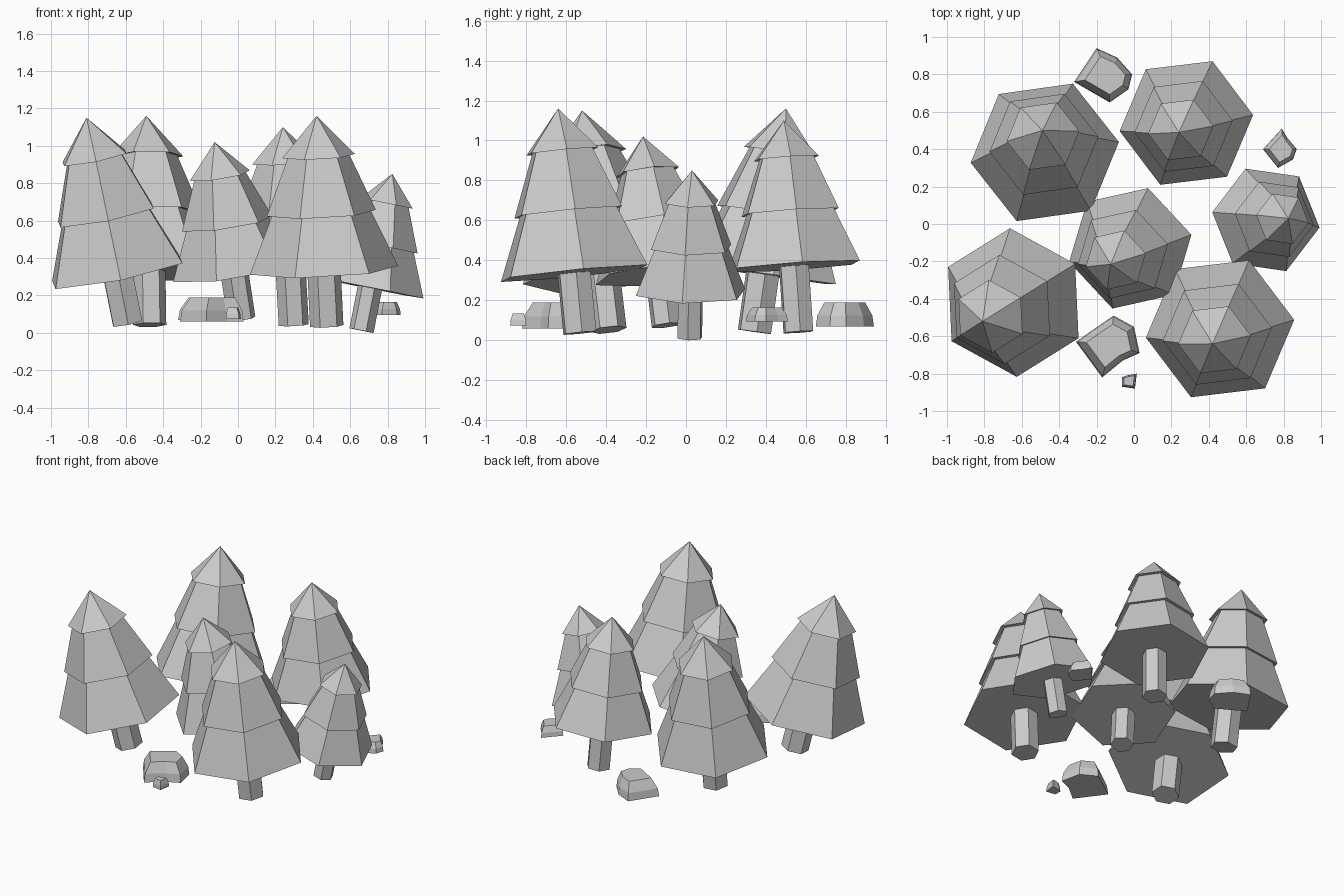
import bpy, bmesh, math
from mathutils import Matrix, Vector

cube = bpy.data.objects.get("Cube")
if cube:
    bpy.data.objects.remove(cube, do_unlink=True)

grey = bpy.data.materials.new("plain_grey")
grey.use_nodes = True
COLOUR = (0.6, 0.6, 0.6, 1)
grey.diffuse_color = COLOUR
grey.node_tree.nodes["Principled BSDF"].inputs["Base Color"].default_value = COLOUR


def loft(name, rings, matrix=Matrix.Identity(4), tip=None):
    """Skin a stack of equal rings into a closed flat-shaded solid."""
    bm = bmesh.new()
    loops = [[bm.verts.new(p) for p in ring] for ring in rings]
    n = len(loops[0])
    for low, high in zip(loops, loops[1:]):
        for i in range(n):
            j = (i + 1) % n
            bm.faces.new((low[i], low[j], high[j], high[i]))
    bm.faces.new(loops[0][::-1])
    if tip is None:
        bm.faces.new(loops[-1])
    else:
        point = bm.verts.new(tip)
        for i in range(n):
            bm.faces.new((loops[-1][i], loops[-1][(i + 1) % n], point))
    bmesh.ops.recalc_face_normals(bm, faces=bm.faces)
    mesh = bpy.data.meshes.new(name)
    bm.to_mesh(mesh)
    bm.free()
    mesh.materials.append(grey)
    obj = bpy.data.objects.new(name, mesh)
    obj.matrix_world = matrix
    bpy.context.collection.objects.link(obj)
    return obj


def hexagon(radius, z, angle):
    return [(radius * math.cos(angle + i * math.pi / 3),
             radius * math.sin(angle + i * math.pi / 3), z) for i in range(6)]


# Tier profile as (share of radius, share of height)
TIERS = [(1, 0), (0.66, 0.375), (0.735, 0.37), (0.41, 0.745), (0.49, 0.74)]


def tree(name, base, apex, radius, degrees, trunk_drop):
    base, axis = Vector(base), Vector(apex) - Vector(base)
    height = axis.length
    lean = Vector((0, 0, 1)).rotation_difference(axis).to_matrix().to_4x4()
    place = Matrix.Translation(base) @ lean
    turn = math.radians(degrees)
    loft(name + "_foliage", [hexagon(r * radius, h * height, turn) for r, h in TIERS],
         place, (0, 0, height))
    loft(name + "_trunk", [hexagon(0.225 * radius, z, turn) for z in (-trunk_drop, 0.03)],
         place)


# Leaning fir trees
tree("front_right_tree", (-0.645, -0.42, 0.325), (-0.81, -0.52, 1.15), 0.40, 32, 0.28)
tree("front_left_tree", (0.46, -0.56, 0.335), (0.42, -0.64, 1.16), 0.40, 7, 0.30)
tree("back_left_tree", (0.28, 0.54, 0.37), (0.24, 0.49, 1.10), 0.36, 7, 0.33)
tree("back_right_tree", (-0.477, 0.383, 0.33), (-0.49, 0.50, 1.16), 0.40, 8, 0.29)
tree("middle_tree", (-0.02, -0.13, 0.33), (-0.125, -0.215, 1.02), 0.34, 13, 0.26)
tree("small_left_tree", (0.705, 0.022, 0.24), (0.825, 0.03, 0.85), 0.295, -8, 0.232)


def rock(name, outline, bottom, top):
    cx = sum(p[0] for p in outline) / len(outline)
    cy = sum(p[1] for p in outline) / len(outline)
    rings = [[(cx + (x - cx) * s, cy + (y - cy) * s, bottom + (top - bottom) * h)
              for x, y in outline] for s, h in ((1, 0), (0.95, 0.45), (0.7, 1))]
    loft(name, rings)


# Faceted rocks
rock("front_rock", [(-0.31, -0.63), (-0.17, -0.82), (-0.06, -0.73), (0.03, -0.69),
                    (0, -0.55), (-0.11, -0.49), (-0.24, -0.58)], 0.06, 0.19)
rock("back_rock", [(-0.32, 0.76), (-0.13, 0.65), (-0.03, 0.72), (-0.01, 0.8),
                   (-0.09, 0.89), (-0.2, 0.94)], 0.07, 0.19)
rock("side_rock", [(0.69, 0.4), (0.77, 0.3), (0.85, 0.345), (0.87, 0.4),
                   (0.82, 0.46), (0.79, 0.51)], 0.095, 0.165)
rock("pebble", [(-0.065, -0.87), (0.005, -0.88), (0.015, -0.8),
                (-0.04, -0.81), (-0.065, -0.82)], 0.075, 0.135)
